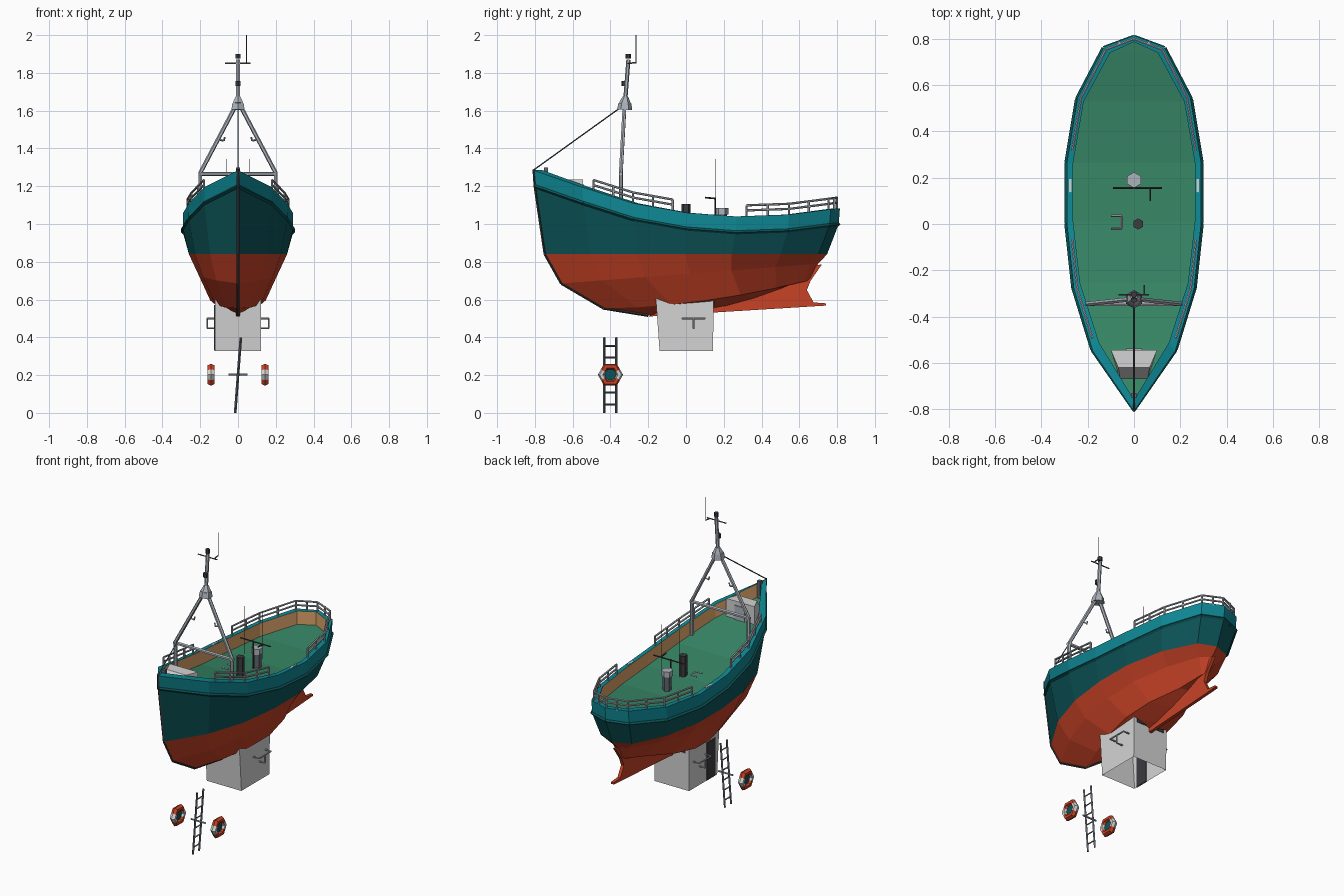
import bpy, bmesh, math
from mathutils import Vector, Matrix

if "Cube" in bpy.data.objects:
    bpy.data.objects.remove(bpy.data.objects["Cube"])


def mat(name, r, g, b):
    lin = [((c / 255 + 0.055) / 1.055) ** 2.4 if c > 10 else c / 255 / 12.92 for c in (r, g, b)]
    m = bpy.data.materials.new(name)
    m.diffuse_color = (*lin, 1)
    m.use_nodes = True
    m.node_tree.nodes["Principled BSDF"].inputs["Base Color"].default_value = m.diffuse_color
    return m


TEAL = mat("teal", 14, 136, 148)
DARK_TEAL = mat("dark teal", 12, 84, 88)
RED = mat("hull red", 200, 66, 38)
GREEN = mat("deck green", 54, 132, 100)
TAN = mat("wood tan", 222, 164, 106)
PALE = mat("pale grey", 212, 212, 212)
STEEL = mat("steel grey", 172, 179, 187)
SLATE = mat("slate grey", 96, 101, 109)
DARK = mat("dark grey", 60, 60, 64)


def finish(name, bm, mats):
    bmesh.ops.recalc_face_normals(bm, faces=bm.faces[:])
    me = bpy.data.meshes.new(name)
    bm.to_mesh(me)
    bm.free()
    for m in mats:
        me.materials.append(m)
    ob = bpy.data.objects.new(name, me)
    bpy.context.collection.objects.link(ob)
    return ob


def tube(name, paths, r, m, n=6, r2=None):
    """Straight round bars along each path."""
    bm = bmesh.new()
    for path in paths:
        for a, b in zip(path, path[1:]):
            a, b = Vector(a), Vector(b)
            d = b - a
            if d.length < 1e-5:
                continue
            mx = Matrix.Translation((a + b) / 2) @ d.to_track_quat('Z', 'Y').to_matrix().to_4x4()
            bmesh.ops.create_cone(bm, cap_ends=True, segments=n, radius1=r,
                                  radius2=r if r2 is None else r2, depth=d.length, matrix=mx)
    return finish(name, bm, [m])


def box(name, c, s, m):
    bm = bmesh.new()
    bmesh.ops.create_cube(bm, size=1, matrix=Matrix.Translation(c) @ Matrix.Diagonal((*s, 1)))
    return finish(name, bm, [m])


def solid(name, bottom, top, m, open_bottom=False):
    """Skin between two matching outlines."""
    bm = bmesh.new()
    lo, hi = [bm.verts.new(p) for p in bottom], [bm.verts.new(p) for p in top]
    n = len(lo)
    for i in range(n):
        j = (i + 1) % n
        bm.faces.new((lo[i], lo[j], hi[j], hi[i]))
    bm.faces.new(hi)
    if not open_bottom:
        bm.faces.new(lo)
    return finish(name, bm, [m])


def mirrored(paths):
    return paths + [[(-x, y, z) for x, y, z in p] for p in paths]


# Hull plan, sheer line and half widths per station
Y = [-.81, -.55, -.28, 0, .265, .545, .766, .815]
SHEER = [1.285, 1.195, 1.11, 1.06, 1.04, 1.05, 1.078, 1.083]
W = [0, .178, .26, .29, .29, .244, .13, 0]
WC = [0, .148, .228, .26, .26, .21, .11, 0]
WD = [0, .115, .185, .212, .205, .145, .06, 0]
WE = [0, .065, .12, .147, .125, .055, .02, 0]


def interp(tab, y):
    for i in range(7):
        if y <= Y[i + 1]:
            t = (y - Y[i]) / (Y[i + 1] - Y[i])
            return tab[i] + (tab[i + 1] - tab[i]) * t
    return tab[-1]


def station(i):
    t = (Y[i] - Y[0]) / (Y[-1] - Y[0])
    at = lambda a, b: a + (b - a) * t
    s, inner = SHEER[i], max(0, W[i] - .027)
    return [(0, at(-.76, .787), s - .085), (inner, at(-.76, .787), s - .085),
            (inner, at(-.76, .787), s), (W[i], Y[i], s), (W[i] * 1.005, at(-.8, .808), s - .085),
            (WC[i], at(-.747, .747), .84), (WD[i], at(-.66, .7), at(.685, .79)),
            (WE[i], at(-.435, .66), .553 + .15 * t ** 1.8), (0, at(-.2, .64), .515 + .2 * t * t)]


rows = [station(i) for i in range(8)]
bm = bmesh.new()
grid = [[bm.verts.new(p) for p in r] for r in rows]
strip = [0, 1, 2, 2, 3, 4, 4, 4]
for a, b in zip(grid, grid[1:]):
    for k in range(8):
        bm.faces.new((a[k], a[k + 1], b[k + 1], b[k])).material_index = strip[k]
bmesh.ops.remove_doubles(bm, verts=bm.verts[:], dist=.0005)
bmesh.ops.mirror(bm, geom=bm.verts[:] + bm.edges[:] + bm.faces[:], axis='X', merge_dist=.0005)
finish("hull", bm, [GREEN, TAN, TEAL, DARK_TEAL, RED])

# Rubbing strake, stem and skeg
tube("rubbing_strake", mirrored([[r[4] for r in rows]]), .01, DARK_TEAL, 4)
tube("stem", [[(0, -.806, 1.29)] + [rows[0][k] for k in (4, 5, 6, 7, 8)]], .007, DARK, 4)
skeg = [(-.2, .51), (.74, .568), (.74, .58), (.675, .585), (.64, .65), (.66, .7), (.72, .787), (.5, .74), (0, .6)]
solid("skeg", [(-.01, y, z) for y, z in skeg], [(.01, y, z) for y, z in skeg], RED)
box("bow_post", (0, -.742, 1.24), (.022, .022, .12), SLATE)


# Guard rails on the bulwark
def edge(y, dz):
    return (max(0, interp(W, y) - .015), min(y, .8), interp(SHEER, y) + dz)


def rails(name, ys):
    paths = [[edge(y, dz) for y in ys] for dz in (.03, .057)]
    for y in ys + [(a + b) / 2 for a, b in zip(ys, ys[1:])]:
        paths.append([edge(y, -.01), edge(y, .057)])
    tube(name, mirrored(paths), .006, STEEL, 6)


rails("bow_rails", [-.49, -.28, -.07])
rails("stern_rails", [.32, .545, .755, .815])
for s in (-1, 1):
    box("side_plate", (s * .275, .16, 1.046), (.01, .07, .008), PALE)

# Bow locker with a hatch on its aft face
solid("bow_locker", [(-.1, -.545, 1.105), (.1, -.545, 1.105), (.055, -.69, 1.135), (-.055, -.69, 1.135)],
      [(-.1, -.545, 1.235), (.1, -.545, 1.235), (.068, -.62, 1.235), (-.068, -.62, 1.235)], PALE)
box("locker_hatch", (0, -.543, 1.165), (.07, .008, .09), STEEL)

# A-frame mast
tube("mast_frame", mirrored([[(.2, -.345, .99), (.2, -.345, 1.27), (.01, -.325, 1.63)]])
     + [[(-.21, -.345, 1.265), (.21, -.345, 1.265)]], .011, STEEL, 6)
tube("mast_collar", [[(0, -.325, 1.605), (0, -.323, 1.64)]], .04, STEEL, 6, .034)
tube("mast_collar_top", [[(0, -.323, 1.64), (0, -.32, 1.675)]], .032, STEEL, 6, .014)
tube("mast_pole", [[(0, -.322, 1.65), (0, -.305, 1.87)]], .011, STEEL, 6)
tube("mast_lamps", [[(0, -.328, 1.73), (0, -.328, 1.757)], [(0, -.305, 1.875), (0, -.305, 1.9)]], .014, DARK, 6)
tube("mast_crossbar", [[(-.068, -.305, 1.85), (.065, -.305, 1.85)],
                       [(.045, -.305, 1.85), (.045, -.265, 1.855)]], .004, SLATE, 6)
tube("mast_antenna", [[(.045, -.265, 1.85), (.045, -.265, 2.0)]], .002, SLATE, 4)
tube("mast_hooks", mirrored([[(.11, -.335, 1.45), (.075, -.335, 1.44), (.07, -.335, 1.46)]]), .005, STEEL, 4)
tube("forestay", [[(0, -.808, 1.285), (0, -.335, 1.625)]], .0035, SLATE, 4)

# Deck fittings
tube("exhaust_pipe", [[(.018, 0, .96), (.018, 0, 1.105)]], .024, DARK, 6)
tube("vent_body", [[(0, .19, .94), (0, .19, 1.07)]], .026, SLATE, 6)
tube("vent_cap", [[(0, .19, 1.05), (0, .19, 1.085)]], .034, STEEL, 6)
tube("aerial_post", [[(0, .155, .94), (0, .155, 1.14)], [(-.09, .155, 1.135), (.12, .155, 1.135)],
                     [(.07, .155, 1.135), (.07, .1, 1.14)]], .0045, DARK, 6)
tube("aerials", [[(s * .062, .155, 1.04), (s * .062, .155, 1.345)] for s in (-1, 1)], .002, SLATE, 4)
tube("deck_bracket", [[(-.1, -.02, 1.01), (-.055, -.02, 1.01), (-.055, .035, 1.01), (-.1, .035, 1.01)]],
     .005, STEEL, 4)

# Wheelhouse under the hull, open below
solid("wheelhouse", [(-.122, -.14, .328), (.122, -.14, .328), (.122, .143, .328), (-.122, .143, .328)],
      [(-.122, -.168, .72), (.122, -.168, .72), (.122, .148, .72), (-.122, .148, .72)], PALE, True)
box("wheelhouse_door", (-.122, -.075, .45), (.009, .085, .24), DARK)
for s in (-1, 1):
    for y in (-.08, .07):
        box("side_window", (s * .122, y, .65), (.008, .08, .085), DARK)
    box("back_window", (s * .065, .146, .605), (.07, .008, .08), DARK)
tube("buoy_brackets", mirrored([[(.12, -.02, .5), (.163, -.02, .5), (.163, .1, .5), (.12, .1, .5)],
                                [(.163, .04, .5), (.163, .04, .448), (.12, .04, .448)]]), .005, STEEL, 6)

# Ladder with its stay bar
lean = lambda z: -.015 + .075 * z
tube("ladder_rails", [[(lean(0), y, 0), (lean(.4), y, .4)] for y in (-.432, -.37)], .007, SLATE, 4)
tube("ladder_rungs", [[(lean(z), -.432, z), (lean(z), -.37, z)] for z in
                      [.045 + .062 * i for i in range(6)]], .005, SLATE, 4)
tube("ladder_stay", [[(-.05, -.4, .203), (.05, -.4, .203)]], .006, STEEL, 6)

# Lifebuoys: six-sided red rings with pale bands and a dark teal backing
for s in (-1, 1):
    bm = bmesh.new()
    ring = []
    for j in range(12):
        a = j * math.pi / 6
        shrink = 1 if j % 2 == 0 else math.cos(math.pi / 6)
        ring.append([])
        for k in range(6):
            q = k * math.pi / 3
            rho = (.049 + .018 * math.cos(q)) * shrink
            ring[j].append(bm.verts.new((s * .143 + .02 * math.sin(q), -.4 + rho * math.cos(a),
                                         .202 + rho * math.sin(a))))
    for j in range(12):
        for k in range(6):
            n, l = (j + 1) % 12, (k + 1) % 6
            f = bm.faces.new((ring[j][k], ring[n][k], ring[n][l], ring[j][l]))
            f.material_index = 1 if j % 6 in (0, 5) else 0
    finish("lifebuoy", bm, [RED, PALE])
    tube("lifebuoy_backing", [[(s * .139, -.4, .202), (s * .147, -.4, .202)]], .034, DARK_TEAL, 6)
